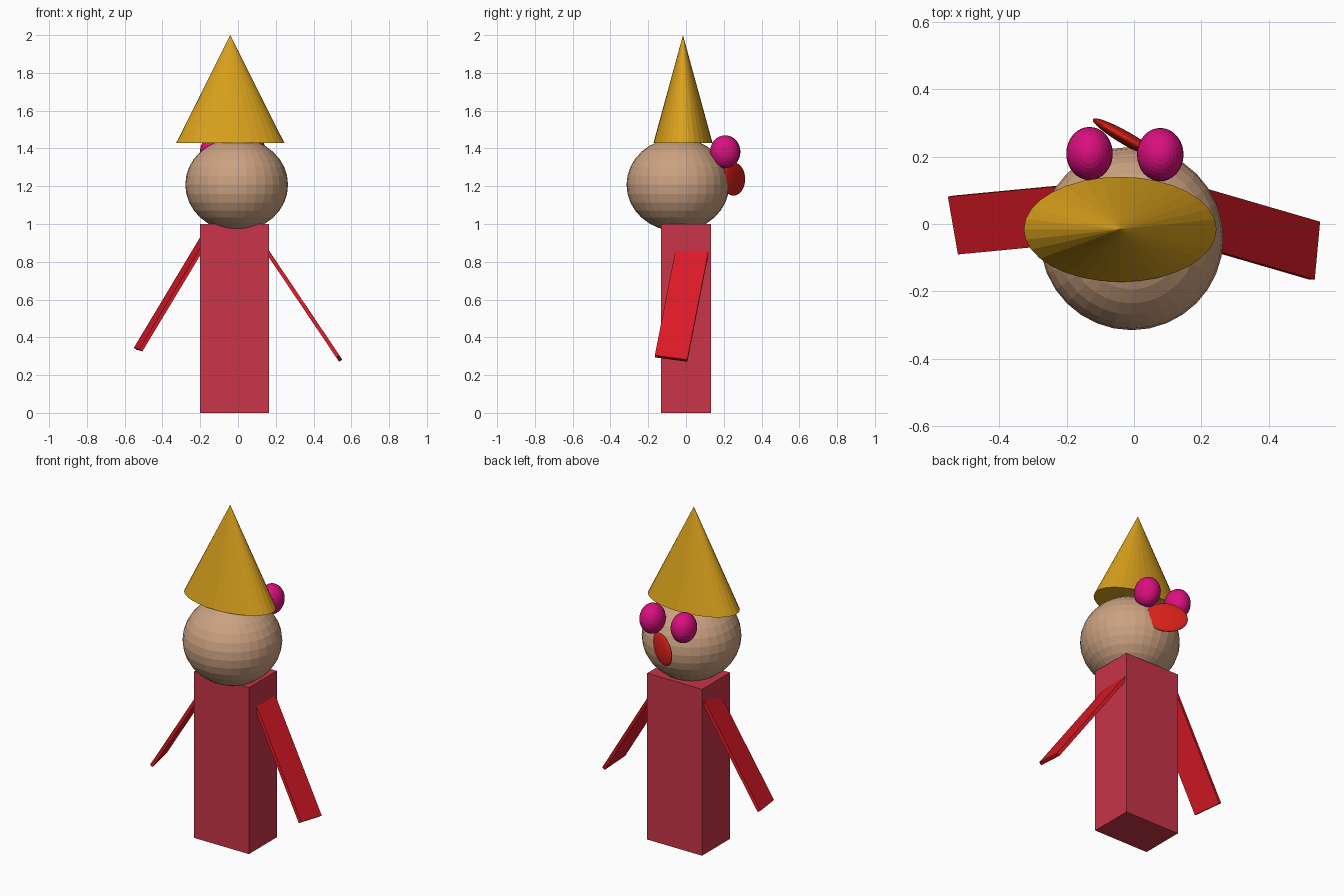
import bpy, math
from mathutils import Vector, Matrix

if "Cube" in bpy.data.objects:
    bpy.data.objects.remove(bpy.data.objects["Cube"])


def material(name, rgb):
    m = bpy.data.materials.new(name)
    m.diffuse_color = (*rgb, 1)
    m.use_nodes = True
    m.node_tree.nodes["Principled BSDF"].inputs["Base Color"].default_value = m.diffuse_color
    return m


def finish(name, mat):
    ob = bpy.context.object
    ob.name = name
    ob.data.materials.append(mat)
    return ob


def ellipsoid(name, centre, radii, mat, turn=0):
    bpy.ops.mesh.primitive_uv_sphere_add(segments=32, ring_count=16, radius=1,
                                         location=centre, rotation=(0, 0, turn))
    ob = finish(name, mat)
    ob.scale = radii
    return ob


def box(name, low, high, mat):
    low, high = Vector(low), Vector(high)
    bpy.ops.mesh.primitive_cube_add(size=1, location=(low + high) / 2)
    ob = finish(name, mat)
    ob.scale = high - low
    return ob


def arm(name, shoulder, hand, across, width, thick, mat):
    """Flat slab running from shoulder to hand, wide along 'across'."""
    a, b = Vector(shoulder), Vector(hand)
    u = (b - a).normalized()
    w = Vector(across)
    w = (w - u * w.dot(u)).normalized()
    n = u.cross(w)
    bpy.ops.mesh.primitive_cube_add(size=1)
    ob = finish(name, mat)
    ob.data.transform(Matrix.Diagonal(((b - a).length, width, thick, 1)))
    ob.matrix_world = Matrix.Translation((a + b) / 2) @ Matrix((u, w, n)).transposed().to_4x4()
    return ob


crimson = material("crimson", (0.58, 0.035, 0.065))
red = material("red", (0.72, 0.01, 0.02))
tan = material("tan", (0.60, 0.36, 0.22))
gold = material("gold", (0.70, 0.36, 0.012))
magenta = material("magenta", (0.70, 0.005, 0.21))
scarlet = material("scarlet", (0.70, 0.015, 0.01))

# Body and head
box("body", (-0.20, -0.132, 0), (0.165, 0.133, 1.0), crimson)
ellipsoid("head", (-0.007, -0.043, 1.208), (0.272, 0.272, 0.247), tan)

# Pointed hat with oval base
bpy.ops.mesh.primitive_cone_add(vertices=32, radius1=1, radius2=0, depth=0.57,
                                location=(-0.041, -0.016, 1.715))
finish("hat", gold).scale = (0.286, 0.156, 1)

# Face, on the back side
for side, x, y in (("left", -0.132, 0.209), ("right", 0.078, 0.206)):
    ellipsoid(side + "_eye", (x, y, 1.382), (0.069, 0.079, 0.087), magenta)
ellipsoid("mouth", (-0.02, 0.252, 1.238), (0.118, 0.02, 0.088), scarlet, math.radians(-30))

# Arms
arm("right_arm", (0.117, 0.043, 0.911), (0.536, -0.079, 0.288),
    (0.018, 0.17, -0.026), 0.174, 0.02, red)
arm("left_arm", (-0.152, 0.033, 0.963), (-0.529, -0.003, 0.335),
    (0.03, -0.172, -0.008), 0.174, 0.02, red)
